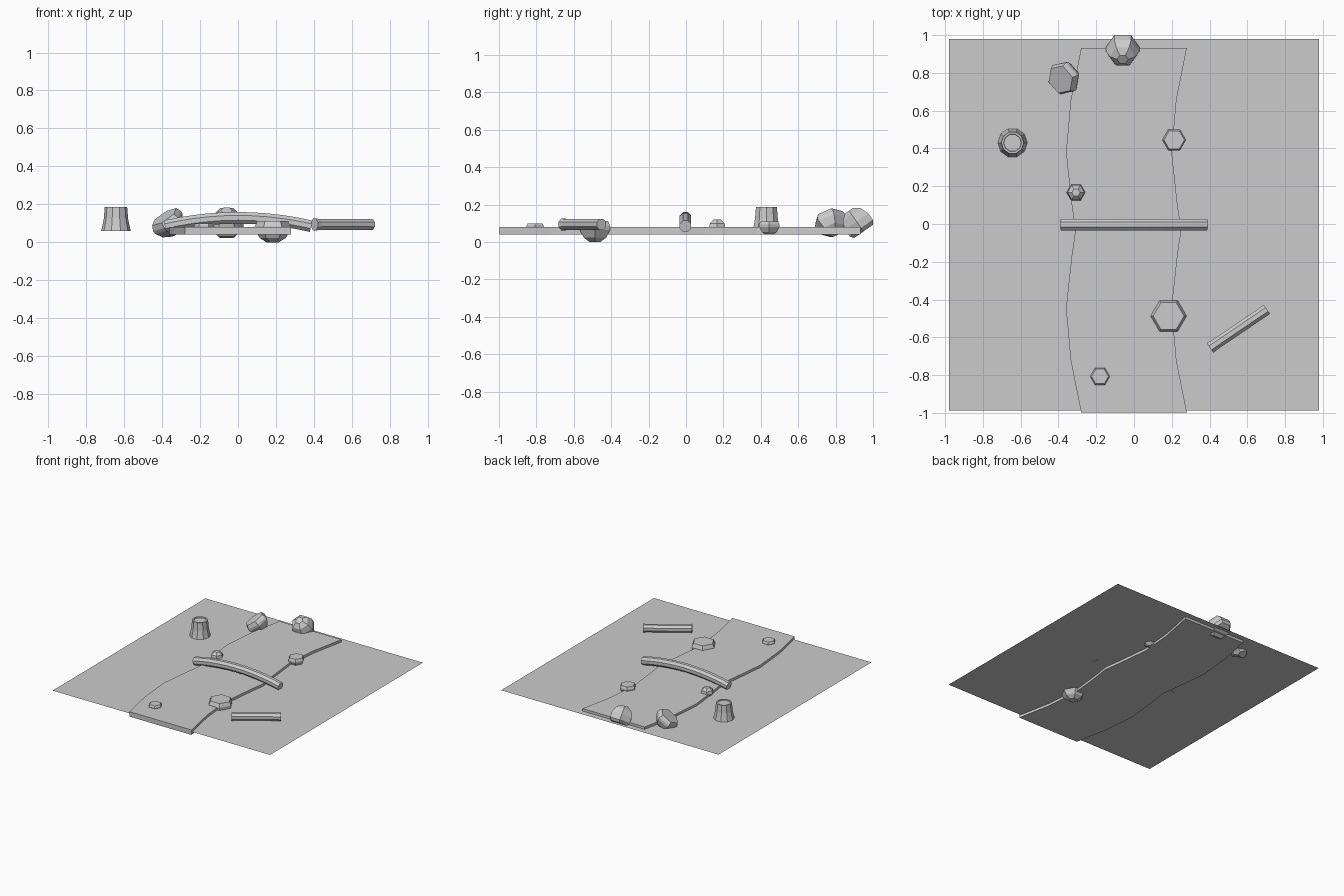
import bpy, bmesh, math
from mathutils import Vector, Matrix, Euler

if "Cube" in bpy.data.objects:
    bpy.data.objects.remove(bpy.data.objects["Cube"])

GROUND = 0.06


def finish(bm, name):
    bmesh.ops.recalc_face_normals(bm, faces=bm.faces)
    me = bpy.data.meshes.new(name)
    bm.to_mesh(me)
    bm.free()
    ob = bpy.data.objects.new(name, me)
    bpy.context.collection.objects.link(ob)
    return ob


def skin(bm, rings, caps=True):
    for a, b in zip(rings, rings[1:]):
        n = len(a)
        for i in range(n):
            bm.faces.new((a[i], a[(i + 1) % n], b[(i + 1) % n], b[i]))
    if caps:
        bm.faces.new(rings[0])
        bm.faces.new(rings[-1])


def lathe(name, profile, sides, loc, rot=(0, 0, 0)):
    bm = bmesh.new()
    rings = [[bm.verts.new((r * math.cos(2 * math.pi * i / sides),
                            r * math.sin(2 * math.pi * i / sides), z))
              for i in range(sides)] for r, z in profile]
    skin(bm, rings)
    bmesh.ops.poke(bm, faces=[f for f in bm.faces if len(f.verts) == 6 and sides == 6])
    bmesh.ops.transform(bm, verts=bm.verts,
                        matrix=Matrix.Translation(loc) @ Euler(rot).to_matrix().to_4x4())
    return finish(bm, name)


def tube(name, pts, radii, sides=8):
    bm = bmesh.new()
    pts = [Vector(p) for p in pts]
    rings = []
    for k, p in enumerate(pts):
        d = (pts[min(k + 1, len(pts) - 1)] - pts[max(k - 1, 0)]).normalized()
        side = d.cross(Vector((0, 0, 1))).normalized()
        up = side.cross(d)
        rings.append([bm.verts.new(p + radii[k] * (
            math.cos(2 * math.pi * (i + .5) / sides) * side +
            math.sin(2 * math.pi * (i + .5) / sides) * up)) for i in range(sides)])
    skin(bm, rings)
    return finish(bm, name)


# flat ground sheet
bm = bmesh.new()
bm.faces.new([bm.verts.new((x, y, GROUND)) for x, y in
              ((-.98, -.987), (.98, -.987), (.98, .98), (-.98, .98))])
finish(bm, "ground_sheet")

# winding stream slab
half = [(-.965, 0), (-.69, -.055), (-.413, -.08), (-.137, -.05), (0, -.03)]
path = half + [(-y, x) for y, x in half[-2::-1]]
bm = bmesh.new()
rings = [[bm.verts.new((cx + sx * .28, y - .033, z)) for sx, z in
          ((-1, .04), (1, .04), (1, .08), (-1, .08))] for y, cx in path]
skin(bm, rings)
finish(bm, "stream")

# arched log bridge
N = 10
tube("log_bridge",
     [(-.385 + .77 * k / N, -.003, .085 + .044 * (1 - (2 * k / N - 1) ** 2)) for k in range(N + 1)],
     [.033] * (N + 1))

# fallen log with slightly flared ends
a, b = Vector((.403, -.656, .094)), Vector((.704, -.452, .094))
tube("fallen_log", [a, a.lerp(b, .08), a.lerp(b, .92), b], [.034, .031, .031, .032])

# tree stump
lathe("stump", [(.078, GROUND), (.072, .085), (.064, .125), (.059, .187), (.048, .187), (.046, .181)],
      10, (-.643, .43, 0))


# hexagonal rocks: flat slab top with a tapered underside
def slab_rock(name, loc, r, top, bottom, rot=(0, 0, 0)):
    h = top - bottom
    prof = [(f * r, bottom + t * h) for f, t in
            ((.35, .0), (.72, .2), (.98, .55), (1, .72), (.86, .97))]
    return lathe(name, prof, 6, loc, rot)


slab_rock("rock_large", (.183, -.487, 0), .095, .115, 0)
slab_rock("rock_bank", (.213, .445, 0), .063, .113, .04)
slab_rock("rock_small", (-.18, -.807, 0), .052, .102, .05)
slab_rock("rock_tilted", (-.363, .777, .095), .092, .052, -.06, (.15, -.62, .2))
lathe("rock_round", [(.03, .05), (.05, .075), (.045, .1), (.022, .12)], 6, (-.307, .167, 0))
lathe("rock_back", [(.07, -.065), (.088, -.045), (.088, 0), (.068, .045), (.03, .07)],
      6, (-.06, .912, .11), (.61, 0, 0))
